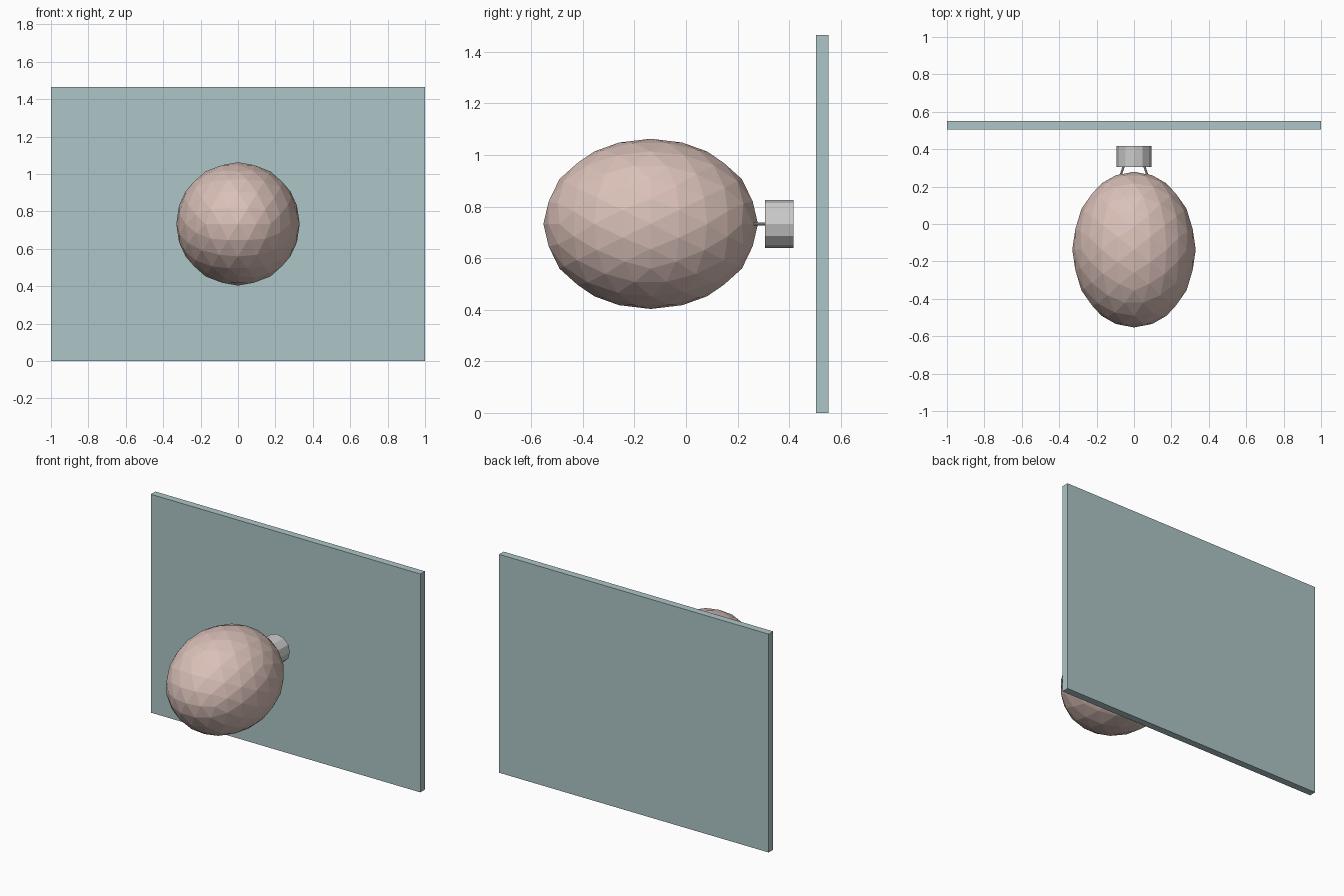
import bpy, bmesh, math
from mathutils import Matrix, Vector

if "Cube" in bpy.data.objects:
    bpy.data.objects.remove(bpy.data.objects["Cube"])

CZ = 0.733  # shared height of the balloon axis


def material(name, rgb):
    m = bpy.data.materials.new(name)
    m.diffuse_color = (*rgb, 1)
    m.use_nodes = True
    m.node_tree.nodes["Principled BSDF"].inputs["Base Color"].default_value = m.diffuse_color
    return m


def add_object(name, bm, mat=None):
    mesh = bpy.data.meshes.new(name)
    bm.to_mesh(mesh)
    bm.free()
    ob = bpy.data.objects.new(name, mesh)
    bpy.context.collection.objects.link(ob)
    if mat:
        mesh.materials.append(mat)
    return ob


def rod(name, a, b, radius, sides):
    a, b = Vector(a), Vector(b)
    d = b - a
    bm = bmesh.new()
    bmesh.ops.create_cone(bm, cap_ends=True, segments=sides, radius1=radius,
                          radius2=radius, depth=d.length)
    turn = d.to_track_quat('Z', 'X').to_matrix().to_4x4()
    bm.transform(Matrix.Translation((a + b) / 2) @ turn)
    return add_object(name, bm)


# Backdrop panel
bm = bmesh.new()
bmesh.ops.create_cube(bm, size=1)
bm.transform(Matrix.Translation((0, 0.528, 1.465 / 2))
             @ Matrix.Diagonal((2, 0.048, 1.465, 1)))
add_object("back_panel", bm, material("teal", (0.42, 0.56, 0.57)))

# Faceted balloon, turned so the icosphere is symmetric about all three axes
bm = bmesh.new()
bmesh.ops.create_icosphere(bm, subdivisions=3, radius=1)
tilt = math.atan(2) / 2
bm.transform(Matrix.Translation((0, -0.137, CZ))
             @ Matrix.Diagonal((0.33, 0.416, 0.33, 1))
             @ Matrix.Rotation(math.pi / 2, 4, 'Z')
             @ Matrix.Rotation(-tilt, 4, 'Y'))
add_object("balloon", bm, material("dusty_pink", (0.70, 0.53, 0.48)))

# Twelve-sided basket behind the balloon
rod("basket", (0, 0.306, CZ), (0, 0.417, CZ), 0.0935, 12)

# Two thin struts joining basket and balloon
for side, label in ((-1, "left"), (1, "right")):
    rod(label + "_strut", (side * 0.054, 0.312, CZ),
        (side * 0.072, 0.26, CZ), 0.006, 8)
